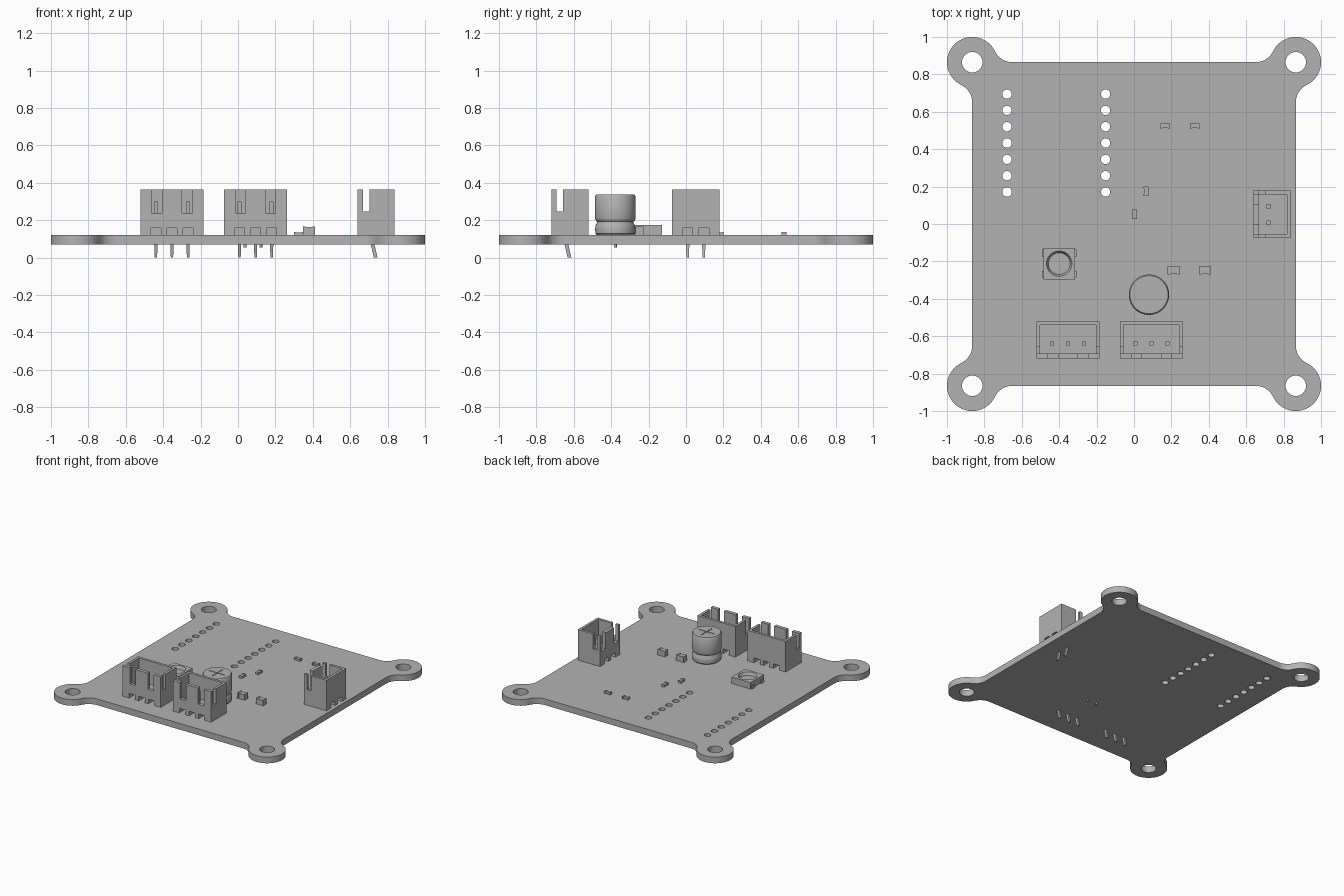
import bpy, bmesh, math
from mathutils import Matrix, Vector

cube = bpy.data.objects.get("Cube")
if cube:
    bpy.data.objects.remove(cube, do_unlink=True)

grey = bpy.data.materials.new("plain_grey")
grey.use_nodes = True
COLOR = (0.45, 0.45, 0.45, 1)
grey.diffuse_color = COLOR
grey.node_tree.nodes["Principled BSDF"].inputs["Base Color"].default_value = COLOR

TOP, BOTTOM = 0.12, 0.07


def activate(ob):
    bpy.ops.object.select_all(action='DESELECT')
    ob.select_set(True)
    bpy.context.view_layer.objects.active = ob


def make(name, bm, smooth=False):
    me = bpy.data.meshes.new(name)
    bmesh.ops.recalc_face_normals(bm, faces=bm.faces)
    bm.to_mesh(me)
    bm.free()
    me.materials.append(grey)
    ob = bpy.data.objects.new(name, me)
    bpy.context.collection.objects.link(ob)
    if smooth:
        activate(ob)
        bpy.ops.object.shade_smooth_by_angle(angle=math.radians(35))
    return ob


def add_box(bm, x, y, z):
    """Add a box spanning three (low, high) ranges."""
    size = [r[1] - r[0] for r in (x, y, z)]
    mid = [(r[0] + r[1]) / 2 for r in (x, y, z)]
    bmesh.ops.create_cube(bm, size=1, matrix=Matrix.Translation(mid) @ Matrix.Diagonal((*size, 1)))


def box(name, *ranges):
    bm = bmesh.new()
    add_box(bm, *ranges)
    return make(name, bm)


def cut(ob, cutter):
    cutter.hide_render = True
    mod = ob.modifiers.new("cut", 'BOOLEAN')
    mod.operation, mod.solver, mod.object = 'DIFFERENCE', 'EXACT', cutter
    activate(ob)
    bpy.ops.object.modifier_apply(modifier=mod.name)
    bpy.data.objects.remove(cutter, do_unlink=True)


def arc(cx, cy, r, a0, a1, n):
    return [(cx + r * math.cos(a0 + (a1 - a0) * i / n),
             cy + r * math.sin(a0 + (a1 - a0) * i / n)) for i in range(n + 1)]


# Board: square with round mounting ears blended in by fillets
HALF, EAR = 0.865, 0.135
REACH = 0.215
FILLET = (REACH ** 2 - EAR ** 2) / (2 * EAR)
lean = math.atan2(FILLET, REACH)
corner = arc(HALF + FILLET, HALF - REACH, FILLET, math.pi, math.pi / 2 + lean, 8)
corner += arc(HALF, HALF, EAR, lean - math.pi / 2, math.pi - lean, 32)
corner += arc(HALF - REACH, HALF + FILLET, FILLET, -lean, -math.pi / 2, 8)
outline = []
for k in range(4):
    turn = Matrix.Rotation(k * math.pi / 2, 2)
    outline += [turn @ Vector(p) for p in corner]

loops = [outline]
for sx in (-1, 1):
    for sy in (-1, 1):
        loops.append(arc(sx * HALF, sy * HALF, 0.055, 0, math.tau, 32)[:-1])
for x in (-0.679, -0.152):
    for i in range(7):
        loops.append(arc(x, 0.171 + i * 0.0873, 0.025, 0, math.tau, 20)[:-1])

curve = bpy.data.curves.new("circuit_board", 'CURVE')
curve.dimensions, curve.fill_mode = '2D', 'BOTH'
curve.extrude = (TOP - BOTTOM) / 2
for pts in loops:
    s = curve.splines.new('POLY')
    s.points.add(len(pts) - 1)
    s.use_cyclic_u = True
    for p, co in zip(s.points, pts):
        p.co = (co[0], co[1], 0, 1)
curve.materials.append(grey)
board = bpy.data.objects.new("circuit_board", curve)
bpy.context.collection.objects.link(board)
board.location.z = (TOP + BOTTOM) / 2
activate(board)
bpy.ops.object.convert(target='MESH')
board = bpy.context.object
bm = bmesh.new()
bm.from_mesh(board.data)
bmesh.ops.remove_doubles(bm, verts=bm.verts, dist=0.0001)
bmesh.ops.recalc_face_normals(bm, faces=bm.faces)
bm.to_mesh(board.data)
bm.free()
bpy.ops.object.shade_smooth_by_angle(angle=math.radians(35))


# Pin connectors: open housing, slotted front wall, notched sides, bent pins
def connector(name, loc, pins, angle=0):
    pitch = 0.086
    hw = 0.083 + pitch * (pins - 1) / 2
    xs = [(i - (pins - 1) / 2) * pitch for i in range(pins)]
    shell = box(name + "_housing", (-hw, hw), (-0.1, 0.098), (TOP, 0.365))
    cuts = [((0.02 - hw, hw - 0.02), (-0.073, 0.078), (0.18, 0.5))]
    cuts += [((x - 0.026, x + 0.026), (-0.2, 0), (0.235, 0.5)) for x in (-0.08, 0.08)]
    cuts += [((-0.4, 0.4), (-0.073, -0.038), (0.245, 0.5))]
    for x in xs:
        cuts += [((x - 0.027, x + 0.027), y, (0, 0.157)) for y in ((-0.2, -0.035), (0.035, 0.2))]
    for c in cuts:
        cut(shell, box("cutter", *c))
    bm = bmesh.new()
    w = 0.011
    for x in xs:
        add_box(bm, (x - w, x + w), (-0.031, -0.009), (BOTTOM, 0.3))
        leg = bmesh.ops.create_cube(bm, size=1, matrix=Matrix.Translation((x, -0.02, 0.035))
                                    @ Matrix.Diagonal((0.018, 0.02, BOTTOM, 1)))
        for v in leg["verts"]:
            if v.co.z < 0.03:
                v.co.y += 0.016
                v.co.x += (x - v.co.x) * 0.3
    for ob in (shell, make(name + "_pins", bm)):
        ob.location = (*loc, 0)
        ob.rotation_euler.z = angle


connector("front_right_connector", (-0.353, -0.619), 3)
connector("front_left_connector", (0.094, -0.619), 3)
connector("side_connector", (0.74, 0.052), 2, -math.pi / 2)

# Can capacitor: turned profile with a pinched neck and a cross vent on top
profile = [(0, 0.12), (0.098, 0.12), (0.106, 0.128), (0.108, 0.15), (0.106, 0.172), (0.098, 0.184),
           (0.098, 0.192), (0.106, 0.202), (0.108, 0.21), (0.108, 0.328), (0.102, 0.338), (0, 0.338)]
bm = bmesh.new()
verts = [bm.verts.new((r, 0, z)) for r, z in profile]
edges = [bm.edges.new(pair) for pair in zip(verts, verts[1:])]
bmesh.ops.spin(bm, geom=verts + edges, axis=(0, 0, 1), cent=(0, 0, 0), angle=math.tau, steps=40)
bmesh.ops.remove_doubles(bm, verts=bm.verts, dist=0.0001)
can = make("capacitor_can", bm)
for a, b in ((0.07, 0.003), (0.003, 0.07)):
    cut(can, box("cutter", (-a, a), (-b, b), (0.333, 0.4)))
can.location = (0.08, -0.378, 0)
activate(can)
bpy.ops.object.shade_smooth_by_angle(angle=math.radians(35))
bm = bmesh.new()
for x in (0.038, 0.122):
    bmesh.ops.create_cone(bm, cap_ends=True, segments=12, radius1=0.008, radius2=0.008, depth=0.07,
                          matrix=Matrix.Translation((x, -0.378, 0.09)))
make("capacitor_legs", bm, True)

# Square light chip with a round tapered recess and four solder tabs
chip = box("light_chip", (-0.085, 0.085), (-0.085, 0.085), (TOP + 0.004, 0.175))
bm = bmesh.new()
bmesh.ops.create_cone(bm, cap_ends=True, segments=40, radius1=0.058, radius2=0.074, depth=0.04,
                      matrix=Matrix.Translation((0, 0, 0.17)))
cut(chip, make("cutter", bm))
chip.location = (-0.4, -0.212, 0)
bm = bmesh.new()
for sx in (-1, 1):
    for y in (-0.057, 0.057):
        x = sorted((sx * 0.05, sx * 0.092))
        add_box(bm, x, (y - 0.018, y + 0.018), (TOP, 0.145))
make("light_chip_tabs", bm).location = (-0.4, -0.212, 0)


# Small surface parts: body with a slightly taller metal cap at each end
def chip_part(name, loc, length, width, height, upright=False):
    bm = bmesh.new()
    h, w, end = length / 2, width / 2, length * 0.22
    add_box(bm, (end - h, h - end), (0.002 - w, w - 0.002), (TOP, TOP + height - 0.003))
    for x in ((-h, end - h), (h - end, h)):
        add_box(bm, x, (-w, w), (TOP, TOP + height))
    ob = make(name, bm)
    ob.location = (*loc, 0)
    ob.rotation_euler.z = math.pi / 2 if upright else 0


for i, x in enumerate((0.213, 0.38)):
    chip_part(f"large_chip_{i + 1}", (x, -0.248), 0.066, 0.043, 0.046)
for i, (x, y, up) in enumerate(((0.167, 0.525, False), (0.325, 0.525, False),
                                (0.065, 0.175, True), (0.003, 0.052, True))):
    chip_part(f"small_chip_{i + 1}", (x, y), 0.053, 0.027, 0.018, up)
